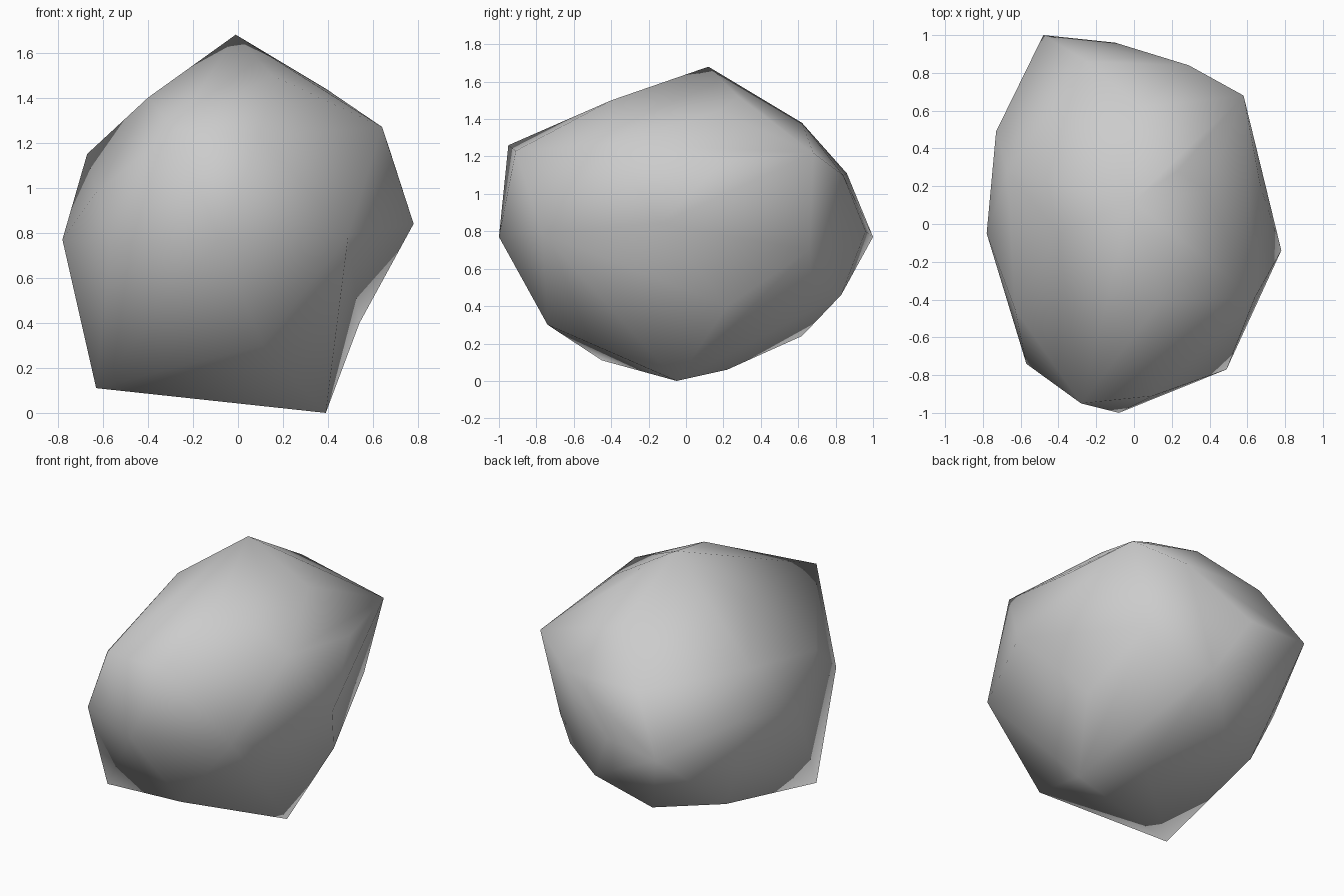
import bpy
import bmesh
from mathutils import Vector

# Remove only the default cube
default_cube = bpy.data.objects.get("Cube")
if default_cube:
    bpy.data.objects.remove(default_cube, do_unlink=True)


def make_material(name, rgb):
    """One flat, matte colour for the viewport and for renders."""
    colour = (*rgb, 1.0)
    material = bpy.data.materials.new(name)
    material.use_nodes = True
    material.diffuse_color = colour
    shader = material.node_tree.nodes["Principled BSDF"]
    shader.inputs["Base Color"].default_value = colour
    shader.inputs["Roughness"].default_value = 1.0
    return material


def dent_edge(bm, start, end, hollow):
    """Split the ridge between two corners and pull its middle to a hollow."""
    a, b = (min(bm.verts, key=lambda v: (v.co - Vector(p)).length)
            for p in (start, end))
    ridge = bm.edges.get((a, b))
    if ridge is None:
        return
    middle = bmesh.utils.edge_split(ridge, a, 0.5)[1]
    middle.co = hollow
    for face in list(middle.link_faces):
        opposite = next(v for v in face.verts if v not in (a, b, middle))
        bmesh.utils.face_split(face, middle, opposite)


def build_boulder(name, corner_groups, dent, material):
    """Wrap a closed skin around the chiselled corners of the stone."""
    bm = bmesh.new()
    for group in corner_groups:
        for corner in group:
            bm.verts.new(corner)
    hull = bmesh.ops.convex_hull(bm, input=bm.verts[:])

    # Drop any corner that ended up beneath the skin
    buried = {item for key in ("geom_interior", "geom_unused")
              for item in hull[key] if isinstance(item, bmesh.types.BMVert)}
    bmesh.ops.delete(bm, geom=list(buried), context="VERTS")
    dent_edge(bm, *dent)
    bmesh.ops.recalc_face_normals(bm, faces=bm.faces[:])

    # Soft shading across the broad facets
    for face in bm.faces:
        face.smooth = True
    mesh = bpy.data.meshes.new(name)
    bm.to_mesh(mesh)
    bm.free()
    mesh.materials.append(material)
    boulder = bpy.data.objects.new(name, mesh)
    bpy.context.collection.objects.link(boulder)
    return boulder


# Peak and the ridges running down from it
crown = [(-.01, .12, 1.68), (.15, -.4, 1.5), (.39, .17, 1.44),
         (-.4, -.05, 1.4), (.03, .62, 1.38), (.23, .28, 1.52)]

# Upper shoulder
shoulder = [(-.28, -.95, 1.26), (.1, -.91, 1.23), (.64, -.39, 1.27),
            (.67, .2, 1.18), (.58, .68, 1.22), (.29, .84, 1.1),
            (-.25, .86, 1.11), (-.67, .28, 1.15), (-.63, -.45, .98)]

# Widest belt
side_corner = (.78, -.14, .84)
belt = [(-.08, -1, .77), (.49, -.77, .79), side_corner,
        (.45, .66, .7), (-.1, .96, .8), (-.48, 1, .77),
        (-.73, .49, .9), (-.78, -.05, .77), (-.57, -.74, .74)]

# Undercut below the belt
undercut = [(.11, -.74, .3), (.37, .67, .53), (.08, .83, .46),
            (-.19, .62, .24), (-.57, .4, .28), (-.69, .46, .58)]

# Resting points on the ground
low_corner = (.39, -.05, 0)
foot = [(-.63, -.45, .11), low_corner, (.1, .22, .06)]

# Shallow hollow in the ridge up from the lowest corner
hollow = (.54, .22, .4)

stone_grey = make_material("stone grey", (.6, .6, .6))
build_boulder("boulder", (crown, shoulder, belt, undercut, foot),
              (low_corner, side_corner, hollow), stone_grey)
